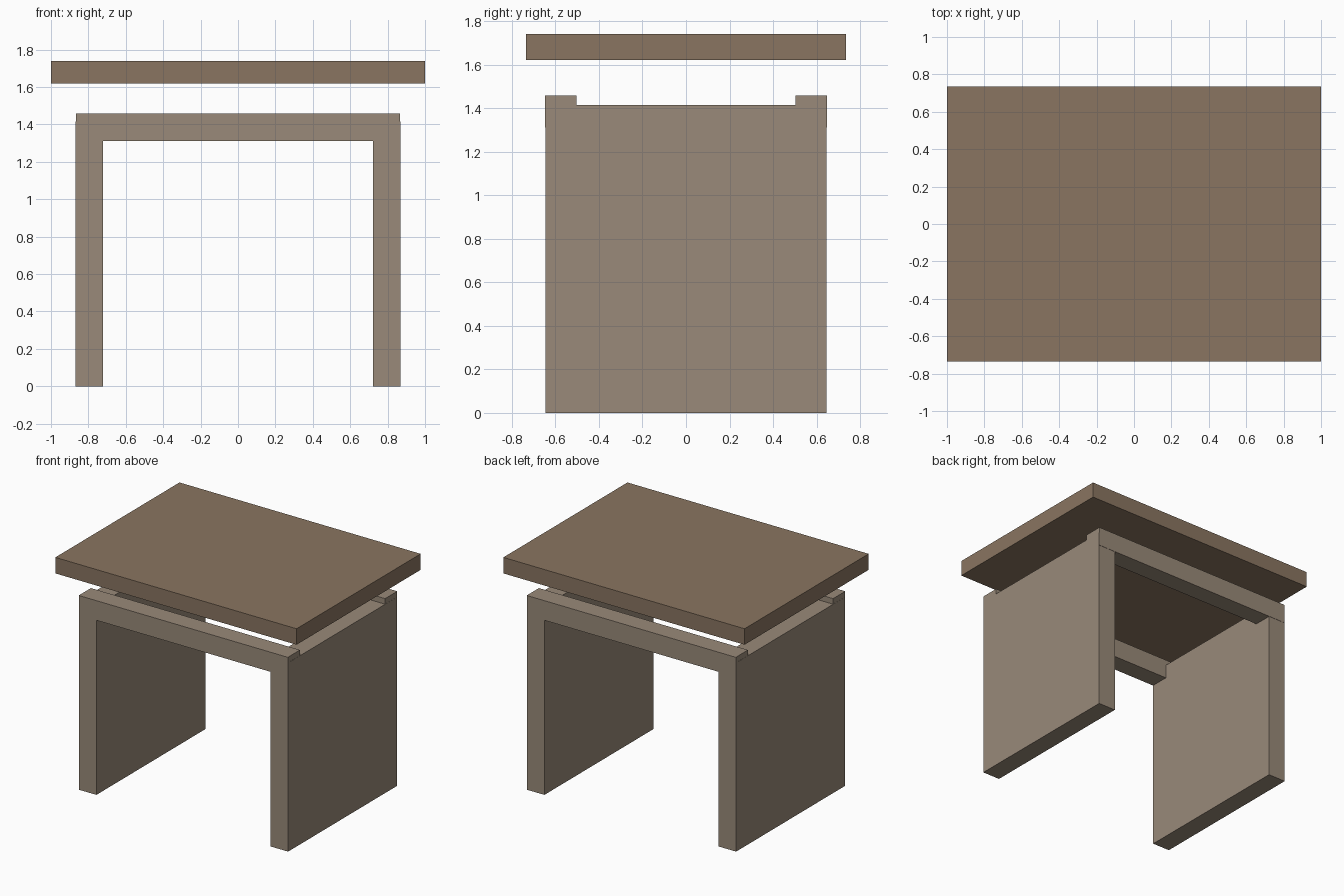
import bpy

if "Cube" in bpy.data.objects:
    bpy.data.objects.remove(bpy.data.objects["Cube"])


def material(name, color):
    mat = bpy.data.materials.new(name)
    mat.diffuse_color = (*color, 1)
    mat.use_nodes = True
    mat.node_tree.nodes["Principled BSDF"].inputs["Base Color"].default_value = mat.diffuse_color
    return mat


def box(name, x, y, z, mat):
    """Box from (min, max) ranges, with its mesh baked to real size."""
    center = [(a + b) / 2 for a, b in (x, y, z)]
    bpy.ops.mesh.primitive_cube_add(size=1, location=center)
    ob = bpy.context.object
    ob.name = name
    ob.scale = [b - a for a, b in (x, y, z)]
    bpy.ops.object.transform_apply(location=False, rotation=False, scale=True)
    ob.data.materials.append(mat)
    return ob


top_wood = material("top_wood", (0.253, 0.178, 0.119))
base_wood = material("base_wood", (0.319, 0.254, 0.192))

# Floating table top
box("table_top", (-1, 1), (-0.735, 0.735), (1.62, 1.74), top_wood)

# Solid side panels used as legs
for side, name in ((-1, "left"), (1, "right")):
    x = sorted((side * 0.722, side * 0.868))
    box(name + "_side_panel", x, (-0.646, 0.646), (0, 1.415), base_wood)

# Front and back rails, slightly proud of the panels
for side, name in ((-1, "front"), (1, "back")):
    y = sorted((side * 0.504, side * 0.648))
    box(name + "_rail", (-0.867, 0.867), y, (1.31, 1.457), base_wood)
